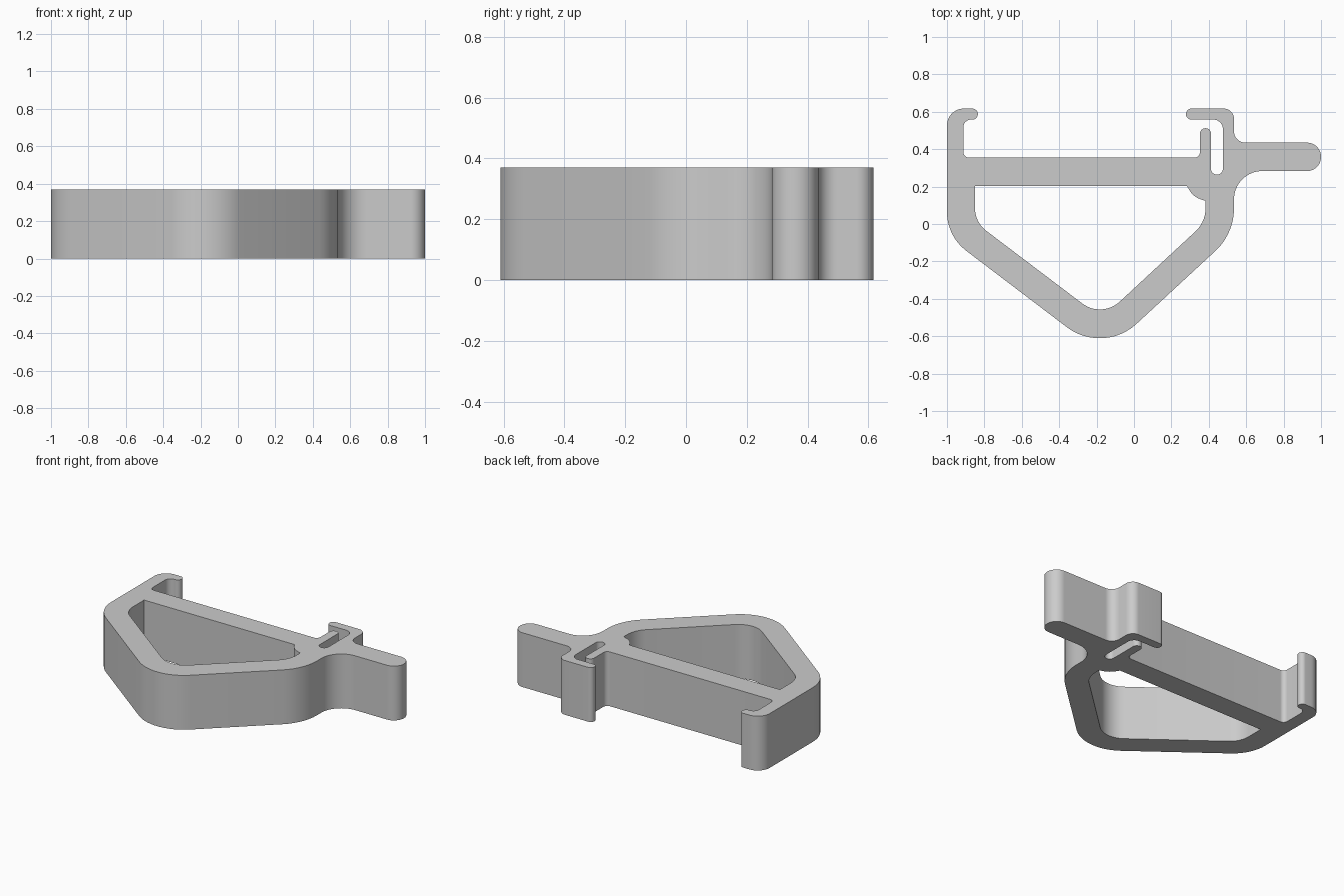
import bpy
import bmesh
import math
from mathutils import Vector

HEIGHT = 0.37

cube = bpy.data.objects.get("Cube")
if cube:
    bpy.data.objects.remove(cube, do_unlink=True)


def rounded(corners):
    """Closed outline from (x, y, radius) corners, each filleted by an arc."""
    out = []
    for i, (x, y, r) in enumerate(corners):
        p = Vector((x, y))
        if r == 0:
            out.append(p)
            continue
        a = (Vector(corners[i - 1][:2]) - p).normalized()
        b = (Vector(corners[(i + 1) % len(corners)][:2]) - p).normalized()
        half = a.angle(b) / 2
        centre = p + (a + b).normalized() * (r / math.sin(half))
        start = p + a * (r / math.tan(half)) - centre
        sweep = math.pi - 2 * half
        if a.x * b.y - a.y * b.x > 0:
            sweep = -sweep
        steps = max(4, math.ceil(abs(sweep) / math.radians(7)))
        for k in range(steps + 1):
            t = sweep * k / steps
            c, s = math.cos(t), math.sin(t)
            out.append(centre + Vector((start.x * c - start.y * s,
                                        start.x * s + start.y * c)))
    return out


# Outer outline, anticlockwise from the lower point
outer = rounded([
    (-0.165, -0.699, 0.29), (0.535, -0.052, 0.31),
    # side arm
    (0.535, 0.283, 0.15), (1, 0.283, 0.075), (1, 0.435, 0.075), (0.535, 0.435, 0.06),
    # right hook, slot and spring tab
    (0.535, 0.617, 0.055), (0.278, 0.617, 0.029), (0.278, 0.558, 0.029),
    (0.475, 0.558, 0.05), (0.475, 0.264, 0.031), (0.412, 0.264, 0.031),
    (0.412, 0.512, 0.029), (0.353, 0.512, 0.029), (0.353, 0.355, 0.03),
    # left hook
    (-0.912, 0.355, 0.03), (-0.912, 0.558, 0.04), (-0.835, 0.558, 0.029),
    (-0.835, 0.617, 0.029), (-1, 0.617, 0.09), (-1, -0.065, 0.26),
])

# Opening under the crossbar
opening = rounded([
    (-0.85, 0.203, 0), (-0.85, 0.009, 0.15), (-0.172, -0.504, 0.155),
    (0.383, 0.011, 0.17), (0.383, 0.123, 0), (0.318, 0.145, 0.11), (0.283, 0.203, 0),
])

# Filled profile extruded to the full height
curve = bpy.data.curves.new("clip_profile", "CURVE")
curve.dimensions = "2D"
curve.fill_mode = "BOTH"
curve.extrude = HEIGHT / 2
for loop in (outer, opening):
    spline = curve.splines.new("POLY")
    spline.points.add(len(loop) - 1)
    for point, p in zip(spline.points, loop):
        point.co = (p.x, p.y, 0, 1)
    spline.use_cyclic_u = True

body = bpy.data.objects.new("clip_body", curve)
bpy.context.collection.objects.link(body)
bpy.ops.object.select_all(action="DESELECT")
body.select_set(True)
bpy.context.view_layer.objects.active = body
bpy.ops.object.convert(target="MESH")
body = bpy.context.object

# Weld the caps to the walls and stand the part on the ground
bm = bmesh.new()
bm.from_mesh(body.data)
bmesh.ops.remove_doubles(bm, verts=bm.verts, dist=0.0005)
bmesh.ops.translate(bm, verts=bm.verts, vec=(0, 0, HEIGHT / 2))
bmesh.ops.recalc_face_normals(bm, faces=bm.faces)
bm.to_mesh(body.data)
bm.free()
bpy.ops.object.shade_smooth_by_angle(angle=math.radians(30))

# Single plain grey
grey = bpy.data.materials.new("light_grey")
grey.use_nodes = True
colour = (0.6, 0.6, 0.6, 1)
grey.diffuse_color = colour
grey.node_tree.nodes["Principled BSDF"].inputs["Base Color"].default_value = colour
body.data.materials.clear()
body.data.materials.append(grey)
